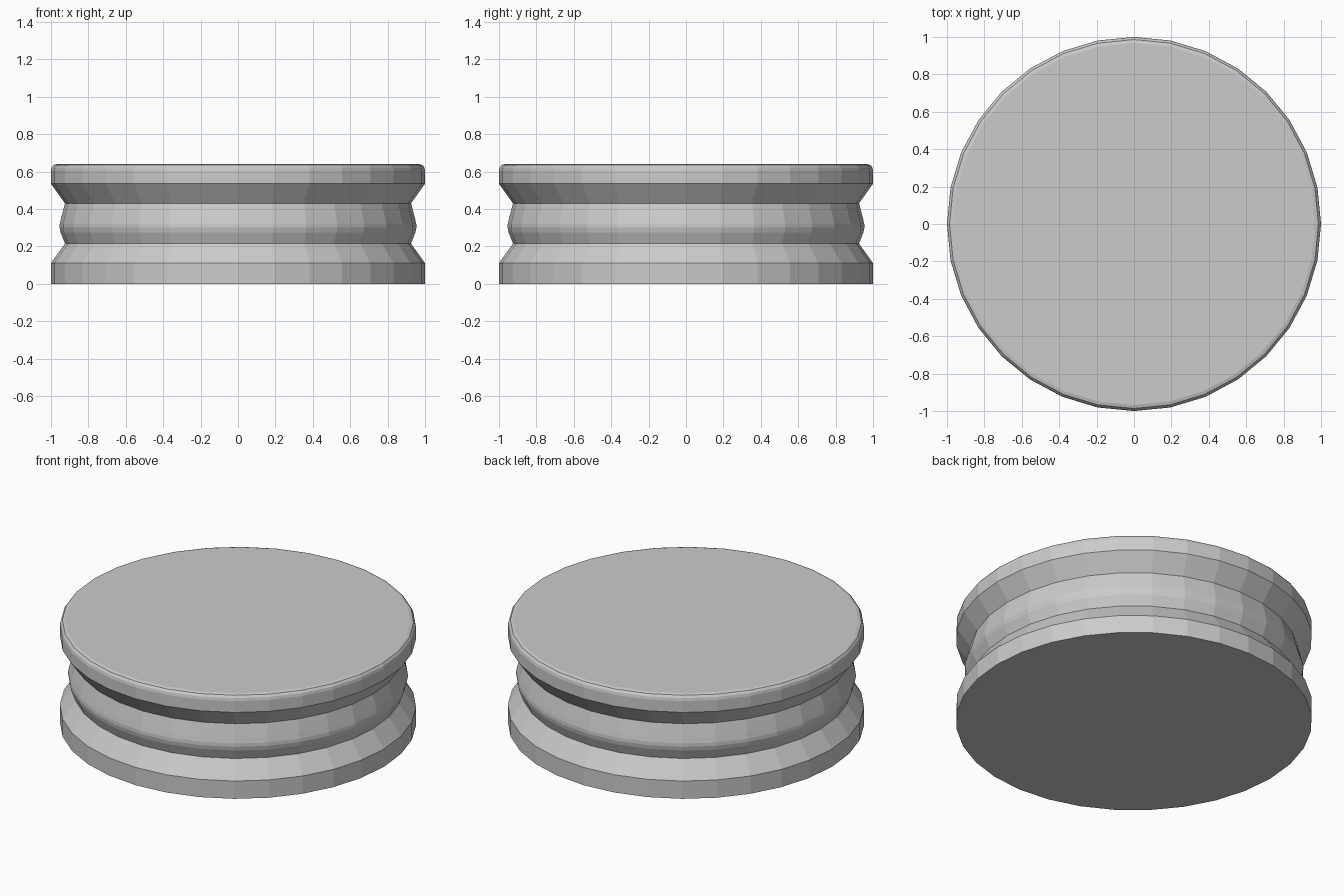
import bpy, bmesh
from math import cos, sin, pi

if "Cube" in bpy.data.objects:
    bpy.data.objects.remove(bpy.data.objects["Cube"])

SIDES = 32

# half profile (radius, height): base band, lower groove, middle bulge, upper groove, rounded rim
profile = [(1, 0), (1, 0.11), (0.925, 0.215), (0.949, 0.275), (0.954, 0.30),
           (0.953, 0.32), (0.946, 0.35), (0.925, 0.43), (1, 0.535),
           (1, 0.605), (0.996, 0.622), (0.986, 0.635), (0.968, 0.64)]


def lathe(name, points):
    bm = bmesh.new()
    rings = [[bm.verts.new((r * cos(2 * pi * i / SIDES), r * sin(2 * pi * i / SIDES), z))
              for i in range(SIDES)] for r, z in points]
    for low, high in zip(rings, rings[1:]):
        for i in range(SIDES):
            j = (i + 1) % SIDES
            bm.faces.new((low[i], low[j], high[j], high[i]))
    # flat top and bottom
    bm.faces.new(rings[0][::-1])
    bm.faces.new(rings[-1])
    mesh = bpy.data.meshes.new(name)
    bm.to_mesh(mesh)
    bm.free()
    obj = bpy.data.objects.new(name, mesh)
    bpy.context.collection.objects.link(obj)
    return obj


# grooved round disc
lathe("grooved_disc", profile)
